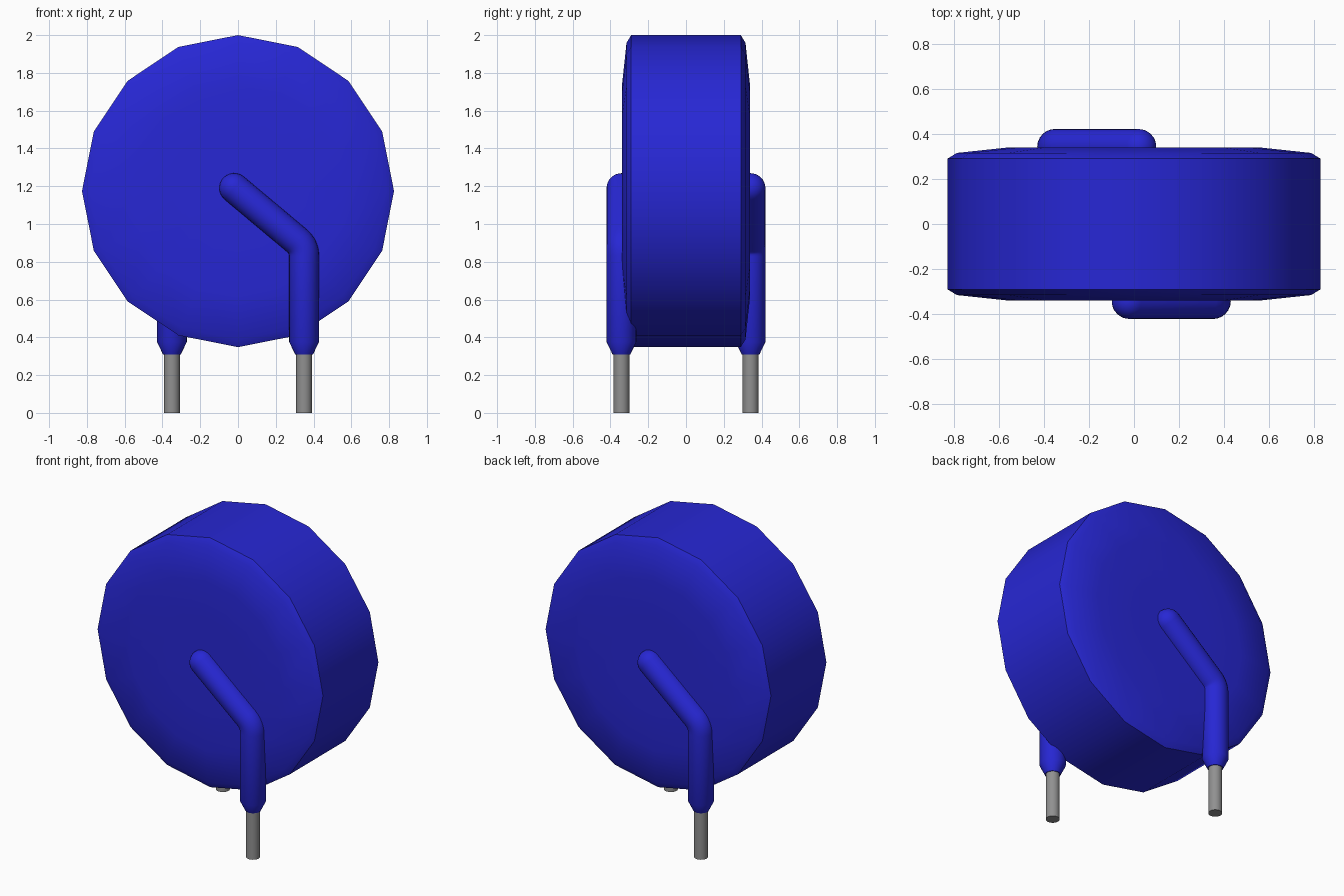
import bpy, bmesh, math
from mathutils import Vector

if "Cube" in bpy.data.objects:
    bpy.data.objects.remove(bpy.data.objects["Cube"])


def material(name, rgb):
    m = bpy.data.materials.new(name)
    m.use_nodes = True
    m.diffuse_color = (*rgb, 1)
    m.node_tree.nodes["Principled BSDF"].inputs["Base Color"].default_value = (*rgb, 1)
    return m


BLUE = material("blue coating", (0.02, 0.02, 0.66))
GREY = material("grey metal", (0.28, 0.28, 0.28))


def loft(name, rings, mat, angle):
    """Skin a list of point rings, cap both ends, smooth below the angle."""
    bm = bmesh.new()
    loops = [[bm.verts.new(p) for p in ring] for ring in rings]
    n = len(loops[0])
    for a, b in zip(loops, loops[1:]):
        for i in range(n):
            j = (i + 1) % n
            bm.faces.new((a[i], a[j], b[j], b[i]))
    bm.faces.new(loops[0])
    bm.faces.new(loops[-1])
    bmesh.ops.recalc_face_normals(bm, faces=bm.faces)
    me = bpy.data.meshes.new(name)
    bm.to_mesh(me)
    bm.free()
    me.materials.append(mat)
    ob = bpy.data.objects.new(name, me)
    bpy.context.collection.objects.link(ob)
    bpy.ops.object.select_all(action="DESELECT")
    ob.select_set(True)
    bpy.context.view_layer.objects.active = ob
    bpy.ops.object.shade_smooth_by_angle(angle=math.radians(angle))
    return ob


def tube(name, path, turn, mat, sides=24):
    """Sweep circles along (x, z, radius) points in the plane of one lead."""
    rings = []
    pts = [Vector((x, z)) for x, z, r in path]
    for k, (x, z, r) in enumerate(path):
        dirs = [(pts[i + 1] - pts[i]).normalized() for i in (k - 1, k)
                if 0 <= i < len(pts) - 1]
        t = sum(dirs, Vector((0, 0))).normalized()
        stretch = 1 / max(t.dot(dirs[0]), 0.5)      # mitre at the bend
        side = Vector((-t.y, t.x)) * r * stretch
        ring = []
        for i in range(sides):
            a = math.tau * i / sides
            c, s = math.cos(a), math.sin(a)
            ring.append((turn * (x + side.x * c), turn * (LEAD_Y + r * s), z + side.y * c))
        rings.append(ring)
    return loft(name, rings, mat, 35)


# Disc body: 16 sides, slightly domed faces
R, CZ = 0.826, 1.174
half = [(0.30, 0.34), (0.56, 0.339), (0.785, 0.315), (R, 0.29)]
profile = [(r, -y) for r, y in half] + [(r, y) for r, y in reversed(half)]
loft("disc_body",
     [[(r * math.cos(math.tau * i / 16), y, CZ + r * math.sin(math.tau * i / 16))
       for i in range(16)] for r, y in profile], BLUE, 28)

# Coated leads, one on each face, turned half a circle about z
LEAD_Y, LR = -0.342, 0.079
tip, bend = Vector((-0.02, 1.19)), Vector((0.35, 0.88))
along = (bend - tip).normalized()
coat = []
for i in range(7):                                   # round tip
    a = math.radians(4 + 86 * i / 6)
    p = tip - along * LR * math.cos(a)
    coat.append((p.x, p.y, LR * math.sin(a)))
start, end = bend - along * 0.05, bend - Vector((0, 0.05))
for i in range(6):                                   # rounded elbow
    t = i / 5
    p = start * (1 - t) ** 2 + bend * 2 * t * (1 - t) + end * t * t
    coat.append((p.x, p.y, LR))
coat += [(0.35, 0.375, LR), (0.35, 0.31, 0.047)]     # straight run and taper

for label, turn in (("front", 1), ("back", -1)):
    tube(label + "_lead_coating", coat, turn, BLUE)
    tube(label + "_lead_pin", [(0.35, 0.36, 0.042), (0.35, 0, 0.042)], turn, GREY)
